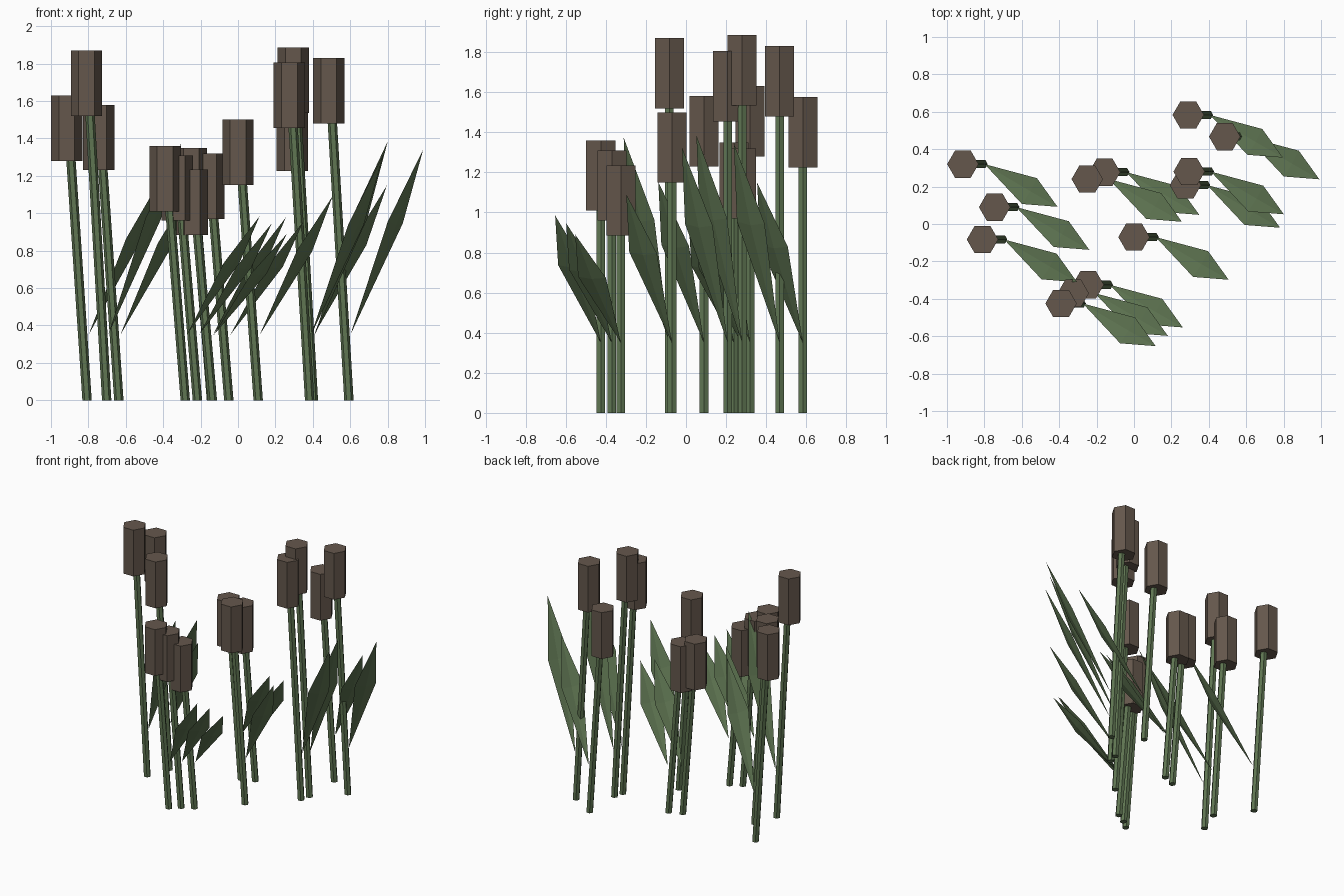
import bpy
import bmesh
import math
from mathutils import Vector

cube = bpy.data.objects.get("Cube")
if cube:
    bpy.data.objects.remove(cube)


def make_material(name, color):
    mat = bpy.data.materials.new(name)
    mat.use_nodes = True
    mat.diffuse_color = color
    mat.node_tree.nodes["Principled BSDF"].inputs["Base Color"].default_value = color
    return mat


GREEN = make_material("reed green", (0.115, 0.18, 0.085, 1))
BROWN = make_material("seed head brown", (0.13, 0.097, 0.073, 1))


def finish(name, bm, mat):
    mesh = bpy.data.meshes.new(name)
    bm.to_mesh(mesh)
    bm.free()
    mesh.materials.append(mat)
    obj = bpy.data.objects.new(name, mesh)
    bpy.context.collection.objects.link(obj)
    return obj


def hex_prism(name, bottom, top, radius, mat):
    """Six-sided column with level ends, sheared from bottom to top."""
    bm = bmesh.new()
    rings = []
    for centre in (bottom, top):
        rings.append([bm.verts.new(Vector(centre) + Vector(
            (radius * math.cos(k * math.pi / 3), radius * math.sin(k * math.pi / 3), 0)))
            for k in range(6)])
    low, high = rings
    for k in range(6):
        n = (k + 1) % 6
        bm.faces.new((low[k], low[n], high[n], high[k]))
    bm.faces.new(low[::-1])
    bm.faces.new(high)
    return finish(name, bm, mat)


def leaf_blade(name, root, rise):
    """Pointed blade folded slightly along its middle."""
    bm = bmesh.new()
    shape = [(0, 0, 0), (0.28, -0.075, 0.6), (0.39, -0.228, 1),
             (0.2, -0.213, 0.61), (0.245, -0.145, 0.59)]
    base, back, tip, front, ridge = [
        bm.verts.new(Vector(root) + Vector((x, y, z * rise))) for x, y, z in shape]
    for a, b in ((base, back), (back, tip), (tip, front), (front, base)):
        bm.faces.new((a, b, ridge))
    return finish(name, bm, GREEN)


# Seed head position and top height of every reed
REEDS = [
    (-0.915, 0.32, 1.63), (-0.745, 0.09, 1.58), (-0.81, -0.083, 1.87),
    (-0.39, -0.425, 1.36), (-0.325, -0.37, 1.31), (-0.245, -0.325, 1.235),
    (-0.25, 0.24, 1.35), (-0.157, 0.277, 1.32), (0.0, -0.07, 1.5),
    (0.29, 0.583, 1.575), (0.485, 0.467, 1.83), (0.295, 0.28, 1.885),
    (0.275, 0.208, 1.805),
]
HEAD_HEIGHT = 0.35
LEAN = 0.108
LEAF_START = 0.35

for i, (x, y, top) in enumerate(REEDS, 1):
    hex_prism(f"stem_{i}", (x + LEAN, y, 0), (x, y, top - 0.02), 0.025, GREEN)
    hex_prism(f"seed_head_{i}", (x, y, top - HEAD_HEIGHT), (x, y, top), 0.084, BROWN)
    leaf_tip = 0.985 + 0.762 * (top - 1.36)
    leaf_blade(f"leaf_{i}", (x + LEAN + 0.008, y, LEAF_START), leaf_tip - LEAF_START)
